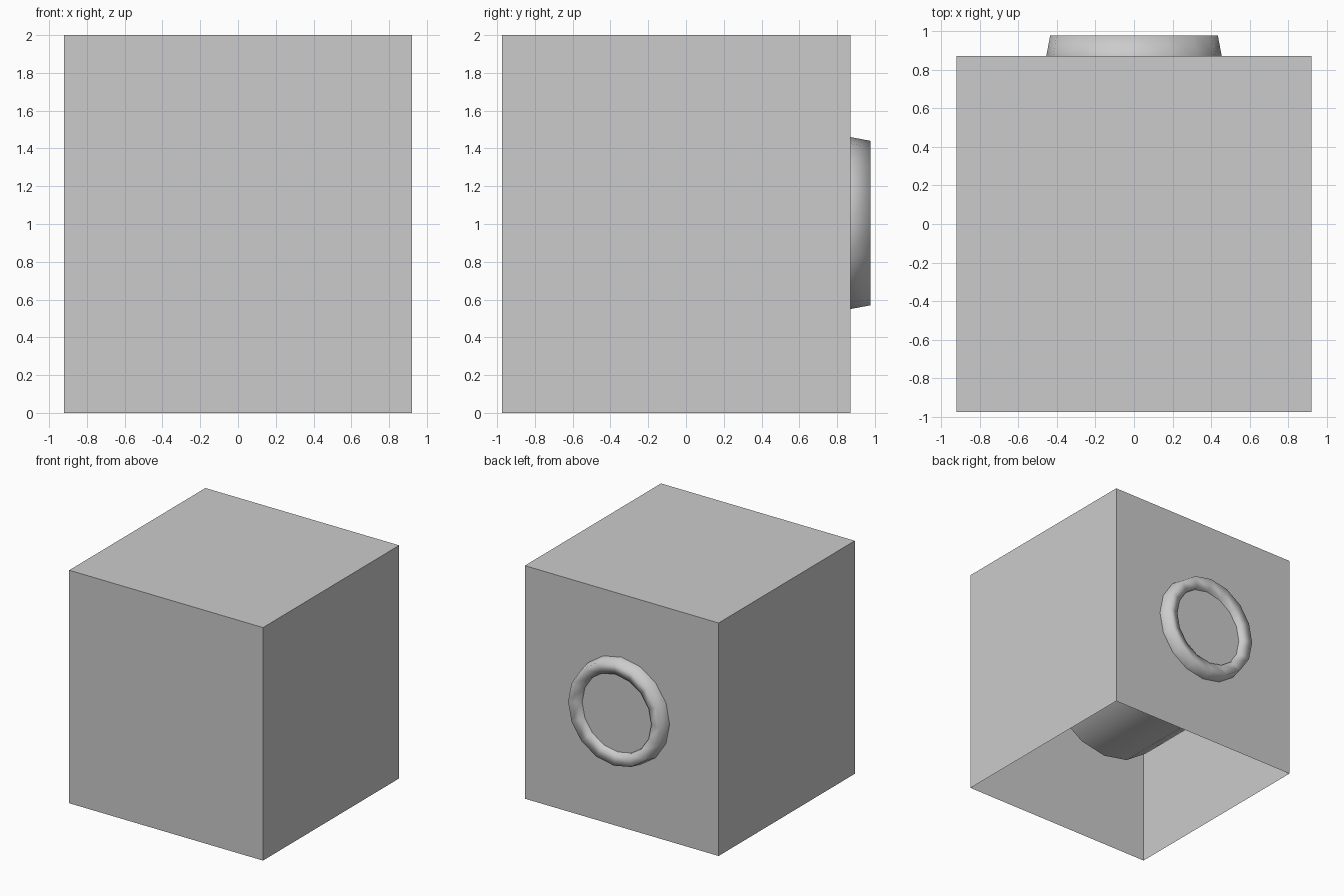
import bpy, bmesh, math

if "Cube" in bpy.data.objects:
    bpy.data.objects.remove(bpy.data.objects["Cube"])

BACK, FRONT, HALF, TALL = 0.872, -0.975, 0.92, 2.0
MID_Z, SIDES = 1.005, 16


def finish(name, bm, smooth=None):
    bmesh.ops.recalc_face_normals(bm, faces=bm.faces)
    me = bpy.data.meshes.new(name)
    bm.to_mesh(me)
    bm.free()
    ob = bpy.data.objects.new(name, me)
    bpy.context.collection.objects.link(ob)
    if smooth:
        bpy.ops.object.select_all(action='DESELECT')
        ob.select_set(True)
        bpy.context.view_layer.objects.active = ob
        bpy.ops.object.shade_smooth_by_angle(angle=math.radians(smooth))
    return ob


def lathe(name, profile, smooth=None, cap=False):
    """Spin (radius, y) points around the y axis line through the window centre."""
    bm = bmesh.new()
    rings = []
    for r, y in profile:
        ring = []
        for i in range(SIDES):
            a = 2 * math.pi * i / SIDES
            ring.append(bm.verts.new((r * math.cos(a), y, MID_Z + r * math.sin(a))))
        rings.append(ring)
    for p, q in zip(rings, rings[1:]):
        for i in range(SIDES):
            j = (i + 1) % SIDES
            bm.faces.new((p[i], p[j], q[j], q[i]))
    if cap:
        bm.faces.new(rings[0])
    return finish(name, bm, smooth)


# Cabinet: box with an open bottom
bm = bmesh.new()
bmesh.ops.create_cube(bm, size=1)
for v in bm.verts:
    v.co = (v.co.x * 2 * HALF,
            BACK if v.co.y > 0 else FRONT,
            TALL if v.co.z > 0 else 0)
bottom = [f for f in bm.faces if all(v.co.z < 0.01 for v in f.verts)]
bmesh.ops.delete(bm, geom=bottom, context='FACES_ONLY')
finish("cabinet", bm)

# Drum inside the cabinet, closed at its far end
lathe("drum", [(0.625, -0.377), (0.625, BACK)], smooth=40, cap=True)

# Door ring and the flat window inside it
lathe("door_ring", [(0.455, BACK), (0.435, 0.978), (0.34, 0.955), (0.335, BACK)],
      smooth=100)
lathe("door_window", [(0.37, 0.925), (0.37, 0.89)], cap=True)
